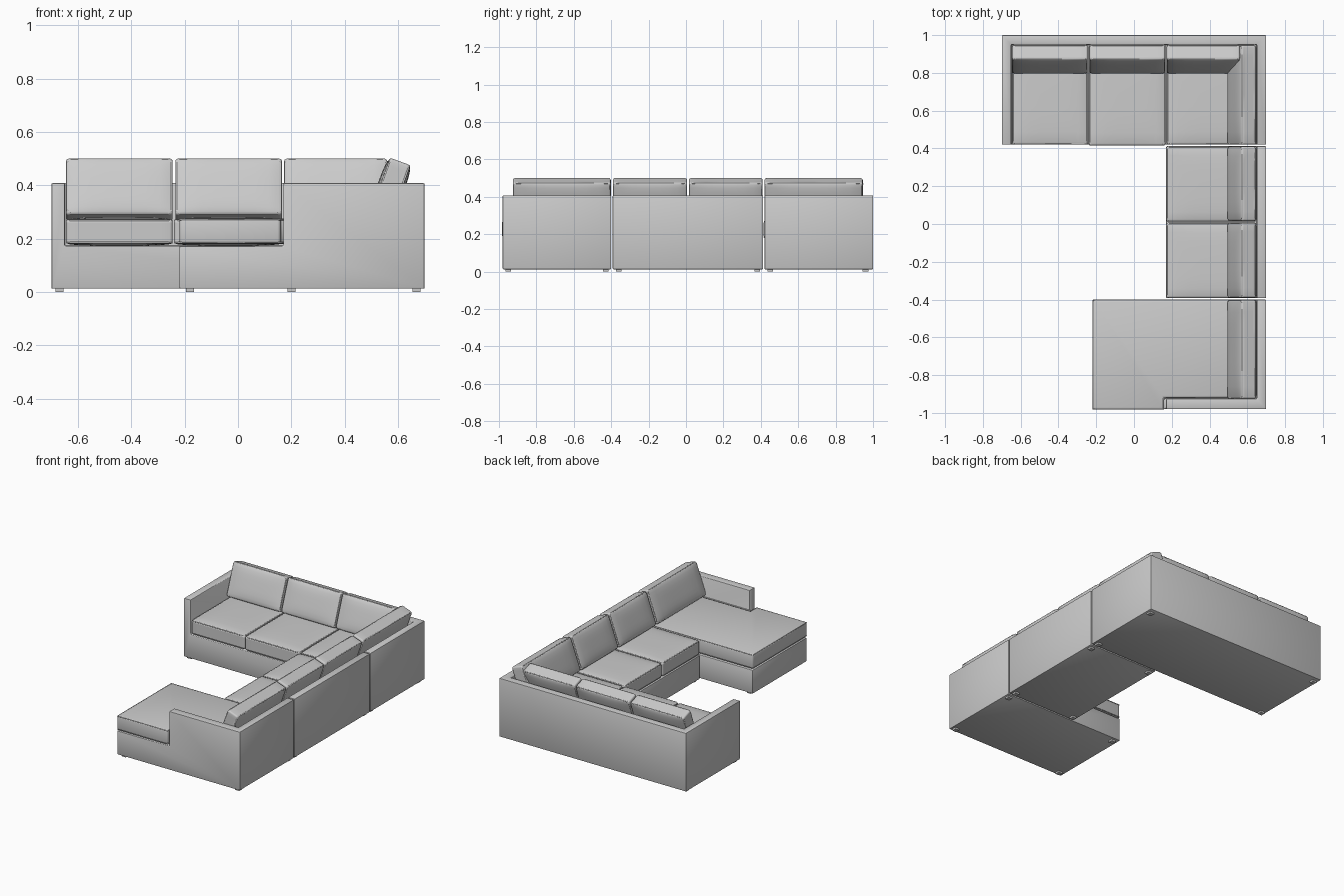
import bpy, bmesh, math
from mathutils import Vector, Matrix

old = bpy.data.objects.get("Cube")
if old:
    bpy.data.objects.remove(old, do_unlink=True)

fabric = bpy.data.materials.new("grey_fabric")
fabric.use_nodes = True
GREY = (0.6, 0.6, 0.6, 1)
fabric.diffuse_color = GREY
fabric.node_tree.nodes["Principled BSDF"].inputs["Base Color"].default_value = GREY


def make(name, bm):
    bmesh.ops.recalc_face_normals(bm, faces=bm.faces)
    mesh = bpy.data.meshes.new(name)
    bm.to_mesh(mesh)
    bm.free()
    mesh.materials.append(fabric)
    obj = bpy.data.objects.new(name, mesh)
    bpy.context.collection.objects.link(obj)
    return obj


def activate(obj):
    bpy.ops.object.select_all(action='DESELECT')
    obj.select_set(True)
    bpy.context.view_layer.objects.active = obj


def finish(obj, width, segments=2):
    mod = obj.modifiers.new("soft_edges", 'BEVEL')
    mod.width, mod.segments = width, segments
    mod.limit_method, mod.angle_limit = 'ANGLE', math.radians(50)
    activate(obj)
    bpy.ops.object.modifier_apply(modifier=mod.name)
    bpy.ops.object.shade_smooth_by_angle(angle=math.radians(40))


def box(name, x0, x1, y0, y1, z0, z1):
    bm = bmesh.new()
    bmesh.ops.create_cube(bm, size=1)
    for v in bm.verts:
        v.co = Vector(((x0 + x1) / 2 + v.co.x * (x1 - x0),
                       (y0 + y1) / 2 + v.co.y * (y1 - y0),
                       (z0 + z1) / 2 + v.co.z * (z1 - z0)))
    return make(name, bm)


def body(name, *parts):
    """Upholstered frame welded from boxes."""
    obj = box(name, *parts[0])
    for part in parts[1:]:
        helper = box("helper", *part)
        helper.hide_render = True
        mod = obj.modifiers.new("weld", 'BOOLEAN')
        mod.operation, mod.solver, mod.object = 'UNION', 'EXACT', helper
        activate(obj)
        bpy.ops.object.modifier_apply(modifier=mod.name)
        bpy.data.objects.remove(helper, do_unlink=True)
    bm = bmesh.new()
    bm.from_mesh(obj.data)
    bmesh.ops.dissolve_limit(bm, angle_limit=0.02, verts=bm.verts, edges=bm.edges)
    bm.to_mesh(obj.data)
    bm.free()
    finish(obj, 0.005)


def piping(name, corners, matrix):
    """Thin welt sewn round a cushion edge."""
    curve = bpy.data.curves.new(name, 'CURVE')
    curve.dimensions = '3D'
    curve.bevel_depth, curve.bevel_resolution = 0.004, 1
    spline = curve.splines.new('POLY')
    spline.points.add(len(corners) - 1)
    spline.use_cyclic_u = True
    for point, co in zip(spline.points, corners):
        point.co = (*(matrix @ Vector(co)), 1)
    curve.materials.append(fabric)
    bpy.context.collection.objects.link(bpy.data.objects.new(name, curve))


def cushion(name, centre, size, puff, rotation=Matrix()):
    """Padded slab, local z is its thickness."""
    matrix = Matrix.Translation(centre) @ rotation
    half = Vector(size) / 2
    bm = bmesh.new()
    bmesh.ops.create_cube(bm, size=2)
    bmesh.ops.subdivide_edges(bm, edges=bm.edges, cuts=7, use_grid_fill=True)
    for v in bm.verts:
        x, y, z = v.co
        swell = puff * (1 - x ** 4) * (1 - y ** 4)
        v.co = matrix @ Vector((x * half.x, y * half.y, z * (half.z + swell)))
    finish(make(name, bm), 0.012, 3)
    a, b, c = half.x - 0.004, half.y - 0.004, half.z - 0.004
    k = 0.012
    for side, h in (("upper", c), ("lower", -c)):
        ring = [(a - k, b, h), (a, b - k, h), (a, k - b, h), (a - k, -b, h),
                (k - a, -b, h), (-a, k - b, h), (-a, b - k, h), (k - a, b, h)]
        piping(name + "_" + side + "_piping", ring, matrix)


def seat(name, x0, x1, y0, y1):
    cushion(name, ((x0 + x1) / 2, (y0 + y1) / 2, 0.226),
            (x1 - x0, y1 - y0, 0.092), 0.008)


LOW, SEAT, TOP = 0.012, 0.172, 0.408

# Frames: back run with arm, side run, chaise with arm
body("back_run_frame", (-0.7, 0.7, 0.42, 1, LOW, SEAT), (-0.7, 0.7, 0.95, 1, LOW, TOP),
     (-0.7, -0.65, 0.42, 1, LOW, TOP), (0.65, 0.7, 0.42, 1, LOW, TOP))
body("side_run_frame", (0.17, 0.7, -0.392, 0.412, LOW, SEAT),
     (0.65, 0.7, -0.392, 0.412, LOW, TOP))
body("chaise_frame", (-0.22, 0.7, -0.98, -0.4, LOW, SEAT),
     (0.65, 0.7, -0.98, -0.4, LOW, TOP), (0.17, 0.7, -0.98, -0.925, LOW, TOP))

# Seat cushions
seat("back_seat_right", -0.645, -0.245, 0.42, 0.95)
seat("back_seat_middle", -0.24, 0.168, 0.415, 0.95)
seat("back_seat_corner", 0.173, 0.65, 0.42, 0.95)
seat("side_seat_rear", 0.17, 0.65, 0.013, 0.412)
seat("side_seat_front", 0.17, 0.65, -0.392, 0.007)

# Chaise cushion, notched round the arm
outline = [(-0.22, -0.983), (0.16, -0.983), (0.16, -0.92), (0.65, -0.92),
           (0.65, -0.4), (-0.22, -0.4)]
bm = bmesh.new()
face = bm.faces.new([bm.verts.new((x, y, 0.18)) for x, y in outline])
grown = bmesh.ops.extrude_face_region(bm, geom=[face])["geom"]
bmesh.ops.translate(bm, vec=(0, 0, 0.096),
                    verts=[v for v in grown if isinstance(v, bmesh.types.BMVert)])
finish(make("chaise_cushion", bm), 0.012, 3)
for side, z in (("upper", 0.272), ("lower", 0.184)):
    ring = [(x + (0.004 if x < 0 else -0.004), y + (0.004 if y < -0.95 else -0.004), z)
            for x, y in outline]
    piping("chaise_" + side + "_piping", ring, Matrix())

# Leaning back cushions: local x along the run, y up, z towards the sitter
LEAN = math.radians(20)
lean_back = Matrix.Rotation(math.radians(90) - LEAN, 4, 'X')
lean_side = Matrix.Rotation(math.radians(-90), 4, 'Z') @ lean_back
for name, x0, x1 in (("right", -0.645, -0.245), ("middle", -0.235, 0.165),
                     ("corner", 0.173, 0.56)):
    cushion("back_pillow_" + name, ((x0 + x1) / 2, 0.872, 0.383),
            (x1 - x0, 0.225, 0.082), 0.01, lean_back)
for name, y0, y1 in (("chaise", -0.925, -0.402), ("front", -0.39, 0.006),
                     ("rear", 0.016, 0.41), ("corner", 0.42, 0.945)):
    cushion("side_pillow_" + name, (0.57, (y0 + y1) / 2, 0.383),
            (y1 - y0, 0.225, 0.082), 0.01, lean_side)

# Feet under the frame corners
feet = [(-0.67, 0.45), (0.67, 0.45), (-0.67, 0.96), (0.67, 0.96), (0.2, -0.36), (0.67, -0.36),
        (0.2, 0.38), (0.67, 0.38), (-0.18, -0.95), (0.67, -0.95), (-0.18, -0.43), (0.67, -0.43)]
for i, (x, y) in enumerate(feet):
    box("foot_%d" % (i + 1), x - 0.015, x + 0.015, y - 0.015, y + 0.015, 0, 0.02)
